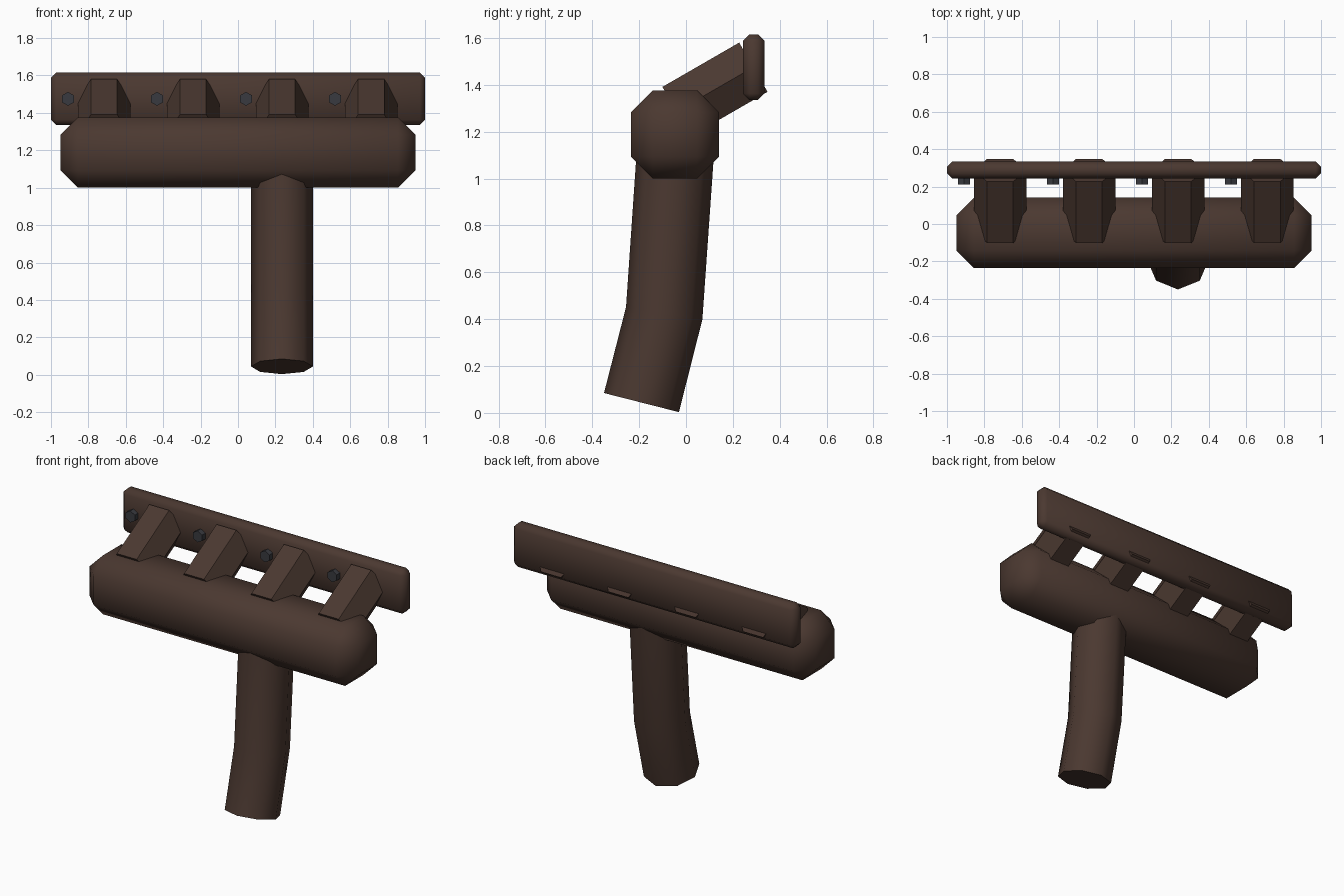
import bpy, bmesh, math
from mathutils import Vector

if "Cube" in bpy.data.objects:
    bpy.data.objects.remove(bpy.data.objects["Cube"])


def material(name, rgb):
    m = bpy.data.materials.new(name)
    m.use_nodes = True
    m.diffuse_color = (*rgb, 1)
    m.node_tree.nodes["Principled BSDF"].inputs["Base Color"].default_value = (*rgb, 1)
    return m


rust = material("rusty brown iron", (0.07, 0.04, 0.03))
steel = material("dark bolt steel", (0.04, 0.042, 0.05))


def finish(name, bm, mat, smooth=None):
    bmesh.ops.recalc_face_normals(bm, faces=bm.faces)
    mesh = bpy.data.meshes.new(name)
    bm.to_mesh(mesh)
    bm.free()
    mesh.materials.append(mat)
    ob = bpy.data.objects.new(name, mesh)
    bpy.context.collection.objects.link(ob)
    if smooth:
        bpy.ops.object.select_all(action='DESELECT')
        ob.select_set(True)
        bpy.context.view_layer.objects.active = ob
        bpy.ops.object.shade_smooth_by_angle(angle=math.radians(smooth))
    return ob


def chamfered_box(name, centre, size, chamfer):
    bm = bmesh.new()
    bmesh.ops.create_cube(bm, size=1)
    for v in bm.verts:
        v.co = Vector(a * b for a, b in zip(v.co, size)) + Vector(centre)
    bmesh.ops.bevel(bm, geom=bm.edges[:], offset=chamfer, segments=1,
                    profile=0.5, affect='EDGES')
    return finish(name, bm, rust, 60)


def tube(name, x, path, radius, sides, mat, turn=0, smooth=None):
    """Sweep a polygon along a (y, z) path, mitred at the bends."""
    bm = bmesh.new()
    pts = [Vector((x, y, z)) for y, z in path]
    dirs = [(b - a).normalized() for a, b in zip(pts, pts[1:])]
    side = Vector((1, 0, 0))
    rings = []
    for i, p in enumerate(pts):
        before, after = dirs[max(i - 1, 0)], dirs[min(i, len(dirs) - 1)]
        up = (before + after).normalized().cross(side)
        ring = []
        for k in range(sides):
            a = math.tau * k / sides + turn
            ring.append(bm.verts.new(p + radius * (math.cos(a) * side + math.sin(a) * up)))
        rings.append(ring)
    for r, s in zip(rings, rings[1:]):
        for k in range(sides):
            j = (k + 1) % sides
            bm.faces.new((r[k], r[j], s[j], s[k]))
    bm.faces.new(rings[0])
    bm.faces.new(rings[-1])
    return finish(name, bm, mat, smooth)


# Main collector and mounting flange
chamfered_box("collector_body", (0, -0.047, 1.188), (1.9, 0.376, 0.376), 0.094)
chamfered_box("mounting_flange", (0, 0.289, 1.475), (2.0, 0.092, 0.28), 0.028)

# Bent outlet pipe
tube("outlet_pipe", 0.235, [(-0.19, 0.044), (-0.093, 0.425), (-0.04, 1.19)],
     0.165, 8, rust, smooth=60)

# Inlet runners, each with a flange bolt beside it
for n in range(4):
    x = -0.716 + 0.476 * n
    tube(f"inlet_runner_{n + 1}", x, [(-0.04, 1.286), (0.2875, 1.475)], 0.14, 6, rust)
    tube(f"flange_bolt_{n + 1}", x - 0.193, [(0.21, 1.475), (0.26, 1.475)],
         0.037, 6, steel, turn=math.pi / 6)
